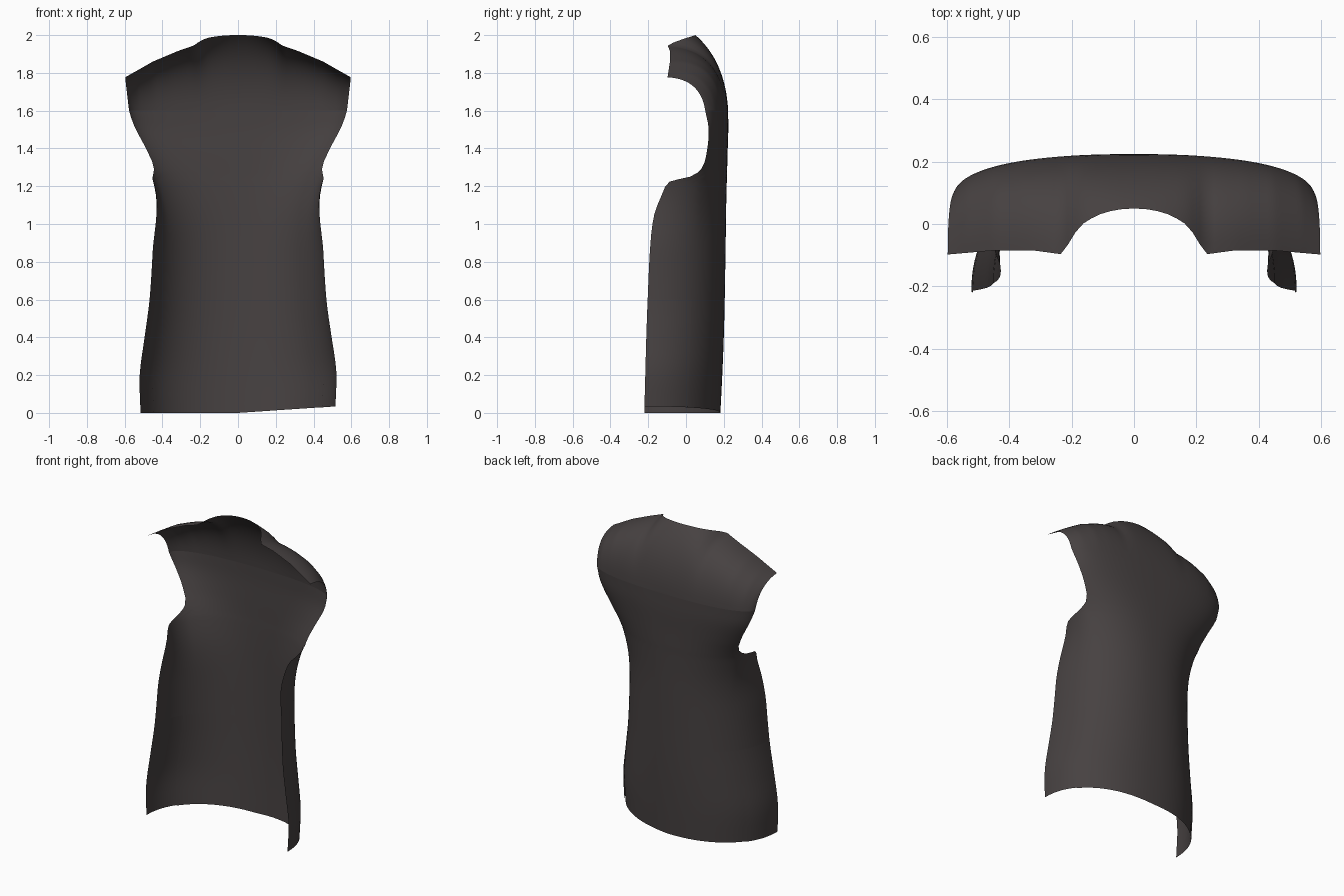
import bpy, bmesh, math

if "Cube" in bpy.data.objects:
    bpy.data.objects.remove(bpy.data.objects["Cube"])

fabric = bpy.data.materials.new("charcoal_fabric")
fabric.diffuse_color = (0.062, 0.053, 0.053, 1)
fabric.use_nodes = True
fabric.node_tree.nodes["Principled BSDF"].inputs["Base Color"].default_value = fabric.diffuse_color

# Rows up the back: height, back y, half width, y of full side curve, y of cut edge
ROWS = [
    (0.00, .182, .508, -.220, -.220), (0.20, .192, .515, -.215, -.215),
    (0.40, .200, .492, -.210, -.210), (0.60, .205, .468, -.203, -.203),
    (0.90, .210, .450, -.188, -.188), (1.05, .212, .450, -.168, -.168),
    (1.15, .214, .456, -.130, -.130), (1.225, .216, .468, -.098, -.085),
    (1.25, .217, .474, -.083, .020), (1.29, .218, .487, -.060, .080),
    (1.37, .220, .518, -.010, .108), (1.50, .224, .562, .057, .120),
    (1.60, .223, .580, .076, .102)]
N = 36          # columns per half


def ramp(z, a, b):
    s = min(max((z - a) / (b - a), 0), 1)
    return s * s * (3 - 2 * s)


def hermite(z, k):
    """Smooth value of column k at height z."""
    i = max(i for i in range(len(ROWS) - 1) if ROWS[i][0] <= z + 1e-6)

    def slope(a):
        lo, hi = max(a - 1, 0), min(a + 1, len(ROWS) - 1)
        return (ROWS[hi][k] - ROWS[lo][k]) / (ROWS[hi][0] - ROWS[lo][0])
    h = ROWS[i + 1][0] - ROWS[i][0]
    s = (z - ROWS[i][0]) / h
    return ((2*s**3 - 3*s*s + 1) * ROWS[i][k] + (s**3 - 2*s*s + s) * h * slope(i)
            + (3*s*s - 2*s**3) * ROWS[i + 1][k] + (s**3 - s*s) * h * slope(i + 1))


def lerp_table(x, table):
    for a, b in zip(table, table[1:]):
        if x <= b[0]:
            f = (x - a[0]) / (b[0] - a[0])
            return [p + (q - p) * f for p, q in zip(a[1:], b[1:])]
    return list(table[-1][1:])


def body_point(j, z):
    yb, w, y0, ye = (hermite(z, k) for k in (1, 2, 3, 4))
    power = 2.2 + .25 * ramp(z, .9, 1.5)    # squareness of the wrap
    frac = min(max((ye - y0) / (yb - y0), 0), 1)
    t = math.acos(frac ** (power / 2)) * abs(j) / N
    x = w * math.sin(t) ** (2 / power)
    y = y0 + (yb - y0) * max(math.cos(t), 0) ** (2 / power)
    x -= .15 * max(0, .06 - y) * ramp(z, .85, 1.2)   # lean in under the arm
    x = math.copysign(x, j)
    return x, y, z + .035 * max(0, x / .52) * max(0, 1 - z / .5)


# Neckline and front shoulder edge, then the fullness of the yoke, both by x
TOP = [(0, .05, 2.0), (.06, .046, 1.999), (.12, .028, 1.993), (.17, -.003, 1.983),
       (.205, -.05, 1.967), (.225, -.098, 1.948), (.32, -.085, 1.915),
       (.45, -.085, 1.86), (.6, -.098, 1.775)]
FULL = [(0, .21, 1.86), (.06, .207, 1.87), (.12, .203, 1.89), (.17, .198, 1.91),
        (.22, .194, 1.925), (.28, .19, 1.925), (.36, .184, 1.907),
        (.45, .17, 1.872), (.54, .13, 1.815), (.6, .075, 1.765)]


def yoke_point(j, s):
    x0, y0, z0 = body_point(j, 1.6)
    edge = abs(body_point(N, 1.6)[0])
    x1 = abs(x0) / edge * .597
    y1, z1 = lerp_table(x1, TOP)
    yc, zc = lerp_table(x1, FULL)
    a, b, c = (1 - s)**2, 2 * s * (1 - s), s * s
    x = abs(x0) + (x1 - abs(x0)) * (1 - (1 - s)**2)
    return math.copysign(x, j), a*y0 + b*yc + c*y1, a*z0 + b*zc + c*z1


def sheet(name, point, columns, steps):
    """Smooth open cloth panel over a grid of points."""
    bm = bmesh.new()
    grid = [[bm.verts.new(point(j, s)) for j in columns] for s in steps]
    for r0, r1 in zip(grid, grid[1:]):
        for k in range(len(columns) - 1):
            bm.faces.new((r0[k + 1], r0[k], r1[k], r1[k + 1]))
    for f in bm.faces:
        f.smooth = True
    me = bpy.data.meshes.new(name)
    bm.to_mesh(me)
    bm.free()
    me.materials.append(fabric)
    ob = bpy.data.objects.new(name, me)
    bpy.context.collection.objects.link(ob)


# Heights, finer around the armhole
low = [i * .05 for i in range(13)]
high = [.6 + i * .05 for i in range(13)] + [1.225, 1.237, 1.25, 1.27, 1.29] \
    + [1.33 + i * .03 for i in range(9)] + [1.6]
SEAM = 24       # column of the side seam


def side_point(j, z):
    # side panel stands slightly proud of the back at the hem
    x, y, zz = body_point(j, z)
    return x + math.copysign(.008 * (1 - z / .6), j), y, zz


# Back panel, upper back with armholes, side panels, yoke
sheet("lower_back_panel", body_point, list(range(-SEAM, SEAM + 1)), low)
sheet("upper_back_panel", body_point, list(range(-N, N + 1)), high)
sheet("left_side_panel", side_point, list(range(-N, -SEAM + 2)), low)
sheet("right_side_panel", side_point, list(range(SEAM - 1, N + 1)), low)
sheet("shoulder_yoke", yoke_point, list(range(-N, N + 1)), [i / 16 for i in range(17)])
